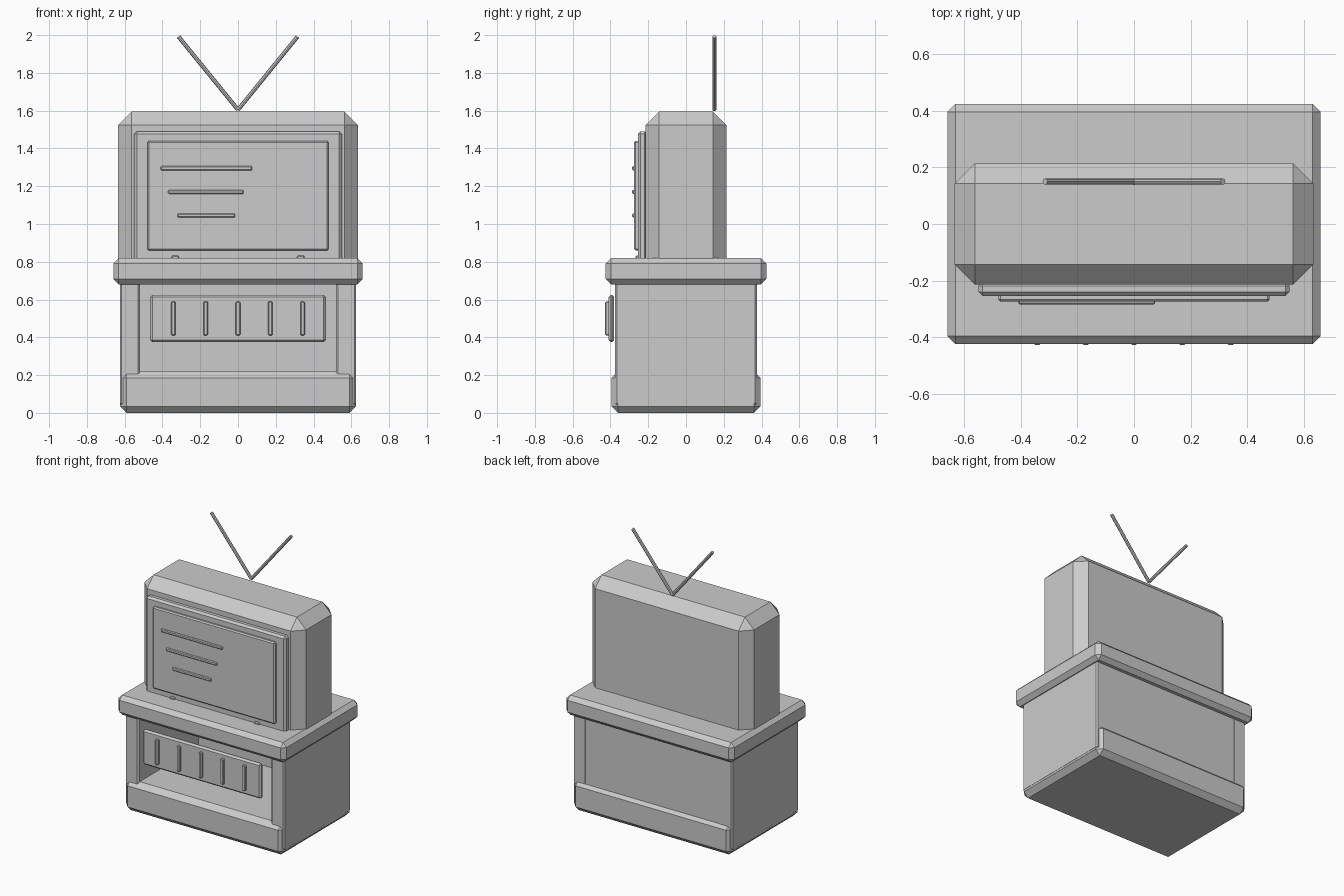
import bpy, bmesh
from mathutils import Vector

cube = bpy.data.objects.get("Cube")
if cube:
    bpy.data.objects.remove(cube, do_unlink=True)

GREY = (0.6, 0.6, 0.6, 1)
mat = bpy.data.materials.new("plain grey")
mat.use_nodes = True
mat.diffuse_color = GREY
mat.node_tree.nodes["Principled BSDF"].inputs["Base Color"].default_value = GREY


def finish(name, bm):
    mesh = bpy.data.meshes.new(name)
    bm.to_mesh(mesh)
    bm.free()
    mesh.materials.append(mat)
    obj = bpy.data.objects.new(name, mesh)
    bpy.context.collection.objects.link(obj)
    return obj


def box(name, x, y, z, bevel):
    """Chamfered box between (min, max) pairs."""
    bm = bmesh.new()
    bmesh.ops.create_cube(bm, size=1)
    for v in bm.verts:
        v.co = [(lo + hi) / 2 + c * (hi - lo) for c, (lo, hi) in zip(v.co, (x, y, z))]
    bmesh.ops.bevel(bm, geom=bm.edges[:], offset=bevel, segments=1,
                    affect='EDGES', clamp_overlap=True)
    return finish(name, bm)


def rod(name, start, end, radius, sides=8):
    start, end = Vector(start), Vector(end)
    axis = end - start
    bm = bmesh.new()
    bmesh.ops.create_cone(bm, cap_ends=True, segments=sides, radius1=radius,
                          radius2=radius, depth=axis.length)
    obj = finish(name, bm)
    obj.location = (start + end) / 2
    obj.rotation_mode = 'QUATERNION'
    obj.rotation_quaternion = axis.to_track_quat('Z', 'Y')


# Stand: plinth, open-fronted cabinet and top slab
box("plinth", (-0.625, 0.625), (-0.395, 0.395), (0, 0.22), 0.035)
box("cabinet_back", (-0.615, 0.615), (0.3, 0.374), (0.15, 0.71), 0.01)
box("top_slab", (-0.66, 0.66), (-0.425, 0.425), (0.68, 0.82), 0.028)

# Control panel with vertical sliders
box("control_panel", (-0.465, 0.465), (-0.41, -0.38), (0.375, 0.625), 0.012)
for i in range(5):
    cx = (i - 2) * 0.171
    box(f"slider_{i + 1}", (cx - 0.012, cx + 0.012), (-0.428, -0.4), (0.41, 0.59), 0.005)

# Set body and layered screen
box("set_body", (-0.635, 0.635), (-0.215, 0.215), (0.74, 1.595), 0.072)
box("screen_frame", (-0.55, 0.55), (-0.255, -0.205), (0.79, 1.49), 0.014)
box("screen", (-0.48, 0.48), (-0.275, -0.245), (0.86, 1.44), 0.008)
for i, (left, right) in enumerate([(-0.41, 0.075), (-0.37, 0.03), (-0.32, -0.015)]):
    z = 1.295 - i * 0.125
    box(f"screen_line_{i + 1}", (left, right), (-0.285, -0.265), (z - 0.011, z + 0.011), 0.005)

# Mirrored parts
for side, s in (("left", 1), ("right", -1)):
    box(f"cabinet_side_{side}", sorted((s * 0.52, s * 0.626)), (-0.375, 0.375),
        (0.04, 0.71), 0.01)
    box(f"frame_stud_{side}", sorted((s * 0.312, s * 0.352)), (-0.268, -0.24),
        (0.8, 0.833), 0.006)
    rod(f"antenna_{side}", (0, 0.15, 1.605), (s * 0.315, 0.15, 1.992), 0.011)
